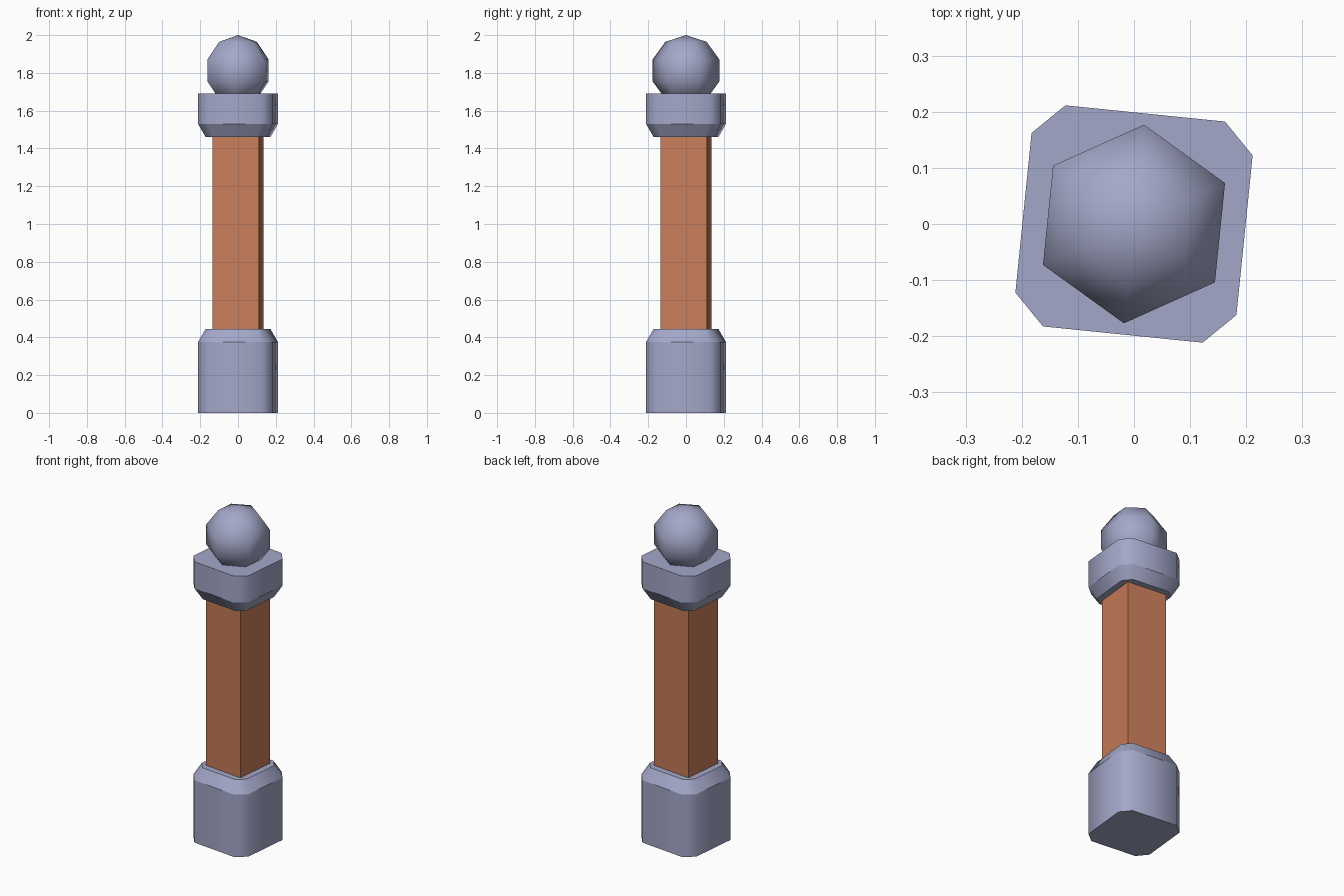
import bpy, bmesh, math

if "Cube" in bpy.data.objects:
    bpy.data.objects.remove(bpy.data.objects["Cube"])

TURN = math.radians(-5.8)  # whole post is turned slightly about z


def material(name, rgb):
    m = bpy.data.materials.new(name)
    m.diffuse_color = (*rgb, 1)
    m.use_nodes = True
    m.node_tree.nodes["Principled BSDF"].inputs["Base Color"].default_value = m.diffuse_color
    return m


stone = material("blue grey stone", (0.37, 0.39, 0.58))
wood = material("orange brown wood", (0.58, 0.205, 0.10))


def finish(bm, name, mat, smooth):
    """Turn a bmesh into an object; horizontal rims stay sharp unless the part is a ball."""
    bmesh.ops.recalc_face_normals(bm, faces=bm.faces)
    for f in bm.faces:
        f.smooth = smooth
    if name != "ball_finial":
        for e in bm.edges:
            if abs(e.verts[0].co.z - e.verts[1].co.z) < 1e-4:
                e.smooth = False
    me = bpy.data.meshes.new(name)
    bm.to_mesh(me)
    bm.free()
    me.materials.append(mat)
    ob = bpy.data.objects.new(name, me)
    ob.rotation_euler.z = TURN
    bpy.context.collection.objects.link(ob)
    return ob


def loft(name, outline, levels, mat, smooth):
    """Stack scaled copies of an outline at (z, scale) levels, capped at both ends."""
    bm = bmesh.new()
    rings = [[bm.verts.new((x * s, y * s, z)) for x, y in outline] for z, s in levels]
    n = len(outline)
    for a, b in zip(rings, rings[1:]):
        for i in range(n):
            j = (i + 1) % n
            bm.faces.new((a[i], a[j], b[j], b[i]))
    bm.faces.new(rings[0])
    bm.faces.new(rings[-1])
    return finish(bm, name, mat, smooth)


# Square with cut corners
H, C = 0.198, 0.143
block = [(H, -C), (H, C), (C, H), (-C, H), (-H, C), (-H, -C), (-C, -H), (C, -H)]
square = [(1, -1), (1, 1), (-1, 1), (-1, -1)]

# Base, shaft and cap
loft("base", block, [(0, 1), (0.375, 1), (0.445, 0.81)], stone, True)
loft("shaft", square, [(0.40, 0.124), (1.50, 0.124)], wood, False)
loft("cap", block, [(1.46, 0.81), (1.53, 1), (1.69, 1)], stone, True)

# Ball on top, six sides and five rings
bm = bmesh.new()
R = 0.187
bmesh.ops.create_uvsphere(bm, u_segments=6, v_segments=5, radius=R)
top = max(bm.verts, key=lambda v: v.co.z)
ring = next(e.other_vert(top) for e in top.link_edges)
offset = math.pi / 2 - math.atan2(ring.co.y, ring.co.x)
c, s = math.cos(offset), math.sin(offset)
for v in bm.verts:
    x, y, z = v.co
    v.co = (x * c - y * s, x * s + y * c, z + 2 - R)
finish(bm, "ball_finial", stone, True)
